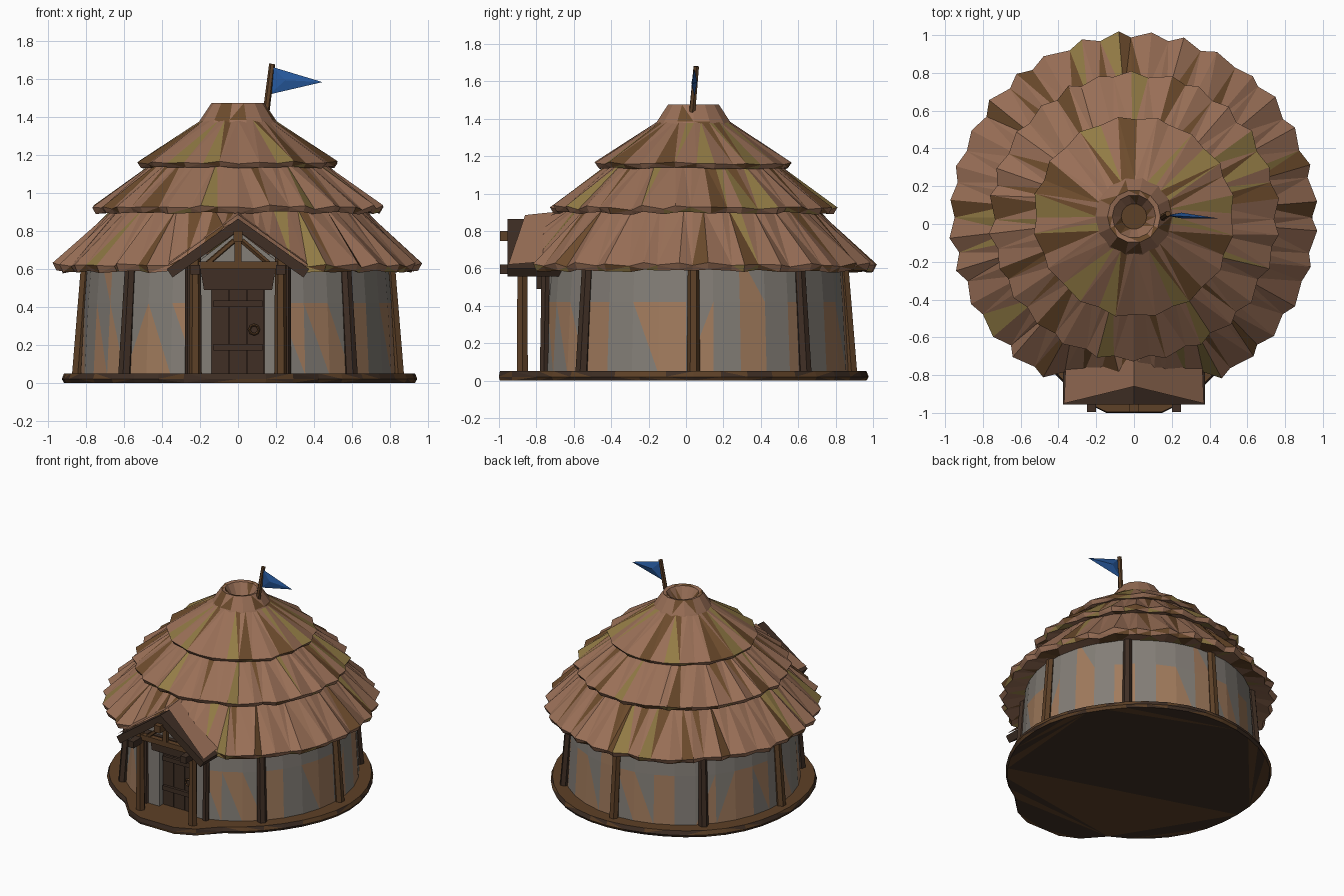
import bpy, bmesh, random
from math import sin, cos, pi, radians, tau
from mathutils import Vector

if "Cube" in bpy.data.objects:
    bpy.data.objects.remove(bpy.data.objects["Cube"])

random.seed(4)
CY = 0.04  # centre of the round hut in y


def mat(name, rgb):
    m = bpy.data.materials.new(name)
    m.diffuse_color = (*rgb, 1)
    m.use_nodes = True
    m.node_tree.nodes["Principled BSDF"].inputs["Base Color"].default_value = m.diffuse_color
    return m


THATCH = mat("thatch", (0.32, 0.16, 0.095))
STRAW = mat("straw", (0.29, 0.2, 0.06))
UMBER = mat("umber", (0.15, 0.07, 0.025))
DARK = mat("dark_wood", (0.05, 0.028, 0.018))
WOOD = mat("wood", (0.11, 0.052, 0.02))
GREY = mat("plaster", (0.23, 0.21, 0.185))
TAN = mat("clay", (0.36, 0.2, 0.11))
BLUE = mat("blue_cloth", (0.02, 0.1, 0.34))


def make(name, verts, faces, mats, pick=None, tri=False):
    me = bpy.data.meshes.new(name)
    bm = bmesh.new()
    vs = [bm.verts.new(v) for v in verts]
    for f in faces:
        bm.faces.new([vs[i] for i in f])
    bmesh.ops.recalc_face_normals(bm, faces=bm.faces[:])
    if tri:
        bmesh.ops.triangulate(bm, faces=bm.faces[:])
    for f in bm.faces:
        f.material_index = pick(f) if pick else 0
    bm.to_mesh(me)
    bm.free()
    for m in mats:
        me.materials.append(m)
    ob = bpy.data.objects.new(name, me)
    bpy.context.collection.objects.link(ob)
    return ob


def rings(name, rows, mats, pick=None, closed=True, caps=False, tri=True):
    """Skin a list of equally long vertex rows."""
    n = len(rows[0])
    verts = [v for r in rows for v in r]
    faces = []
    for k in range(len(rows) - 1):
        for i in range(n if closed else n - 1):
            j = (i + 1) % n
            faces.append((k * n + i, k * n + j, (k + 1) * n + j, (k + 1) * n + i))
    if caps:
        faces += [tuple(range(n)), tuple(range((len(rows) - 1) * n, len(rows) * n))]
    return make(name, verts, faces, mats, pick, tri)


def prism(name, outline, y0, y1, m):
    """Extrude an x,z outline along y."""
    return rings(name, [[(x, y, z) for x, z in outline] for y in (y0, y1)], [m], caps=True, tri=False)


def box(name, x0, x1, y0, y1, z0, z1, m):
    return prism(name, [(x0, z0), (x1, z0), (x1, z1), (x0, z1)], y0, y1, m)


def pole(name, a, b, r0, r1, m, n=6):
    a, b = Vector(a), Vector(b)
    q = (b - a).to_track_quat('Z', 'Y')
    rows = [[p + q @ Vector((r * cos(tau * i / n), r * sin(tau * i / n), 0)) for i in range(n)]
            for p, r in ((a, r0), (b, r1))]
    return rings(name, rows, [m], caps=True, tri=False)


def polar(r, a, z):
    return (r * cos(a), CY + r * sin(a), z)


# Plank base with a doorstep lobe at the front
def base_row(z, grow):
    row = []
    for i in range(40):
        a = tau * i / 40 - pi / 2
        r = 0.925 + grow + 0.008 * cos(5 * a)
        x, y, _ = polar(r, a, z)
        if abs(x) < 0.32 and y < 0:
            y = -1.0 + (0.01 - grow) * 0.5 if abs(x) < 0.25 else -0.93
        row.append((x, y, z))
    return row


rings("base", [base_row(0.0, 0.0), base_row(0.02, 0.012), base_row(0.05, 0.0)],
      [DARK, WOOD], lambda f: 1 if f.normal.z > 0.5 or random.random() < 0.4 else 0, caps=True)

# Plastered wall, open at the door
gap = radians(15)
N = 32
wall_rows = [[polar(r, -pi / 2 + gap + (tau - 2 * gap) * i / N, z) for i in range(N + 1)]
             for r, z in ((0.83, 0.04), (0.81, 0.42), (0.79, 0.68))]


def wall_pick(f):
    z = f.calc_center_median().z
    return int(random.random() < (0.5 if z < 0.42 else 0.1))


rings("wall", wall_rows, [GREY, TAN], wall_pick, closed=False)

# Leaning wall posts
for i in range(8):
    if i != 6:
        a = tau * i / 8
        pole(f"wall_post_{i}", polar(0.845, a, 0.04), polar(0.80, a, 0.64), 0.035, 0.03,
             DARK if i % 2 else WOOD)


# Ragged thatch tiers; the lowest one is lifted over the porch
def lift(p):
    x, y, z = p
    if y < 0 and abs(x) < 0.42:
        z = max(z, z + (0.84 - 0.72 * abs(x) - 0.6))
        y = max(y, -0.82 + 0.1 * abs(x))
    return (x, y, z)


def thatch_pick(f):
    return random.choices((0, 1, 2), (0.74, 0.1, 0.16))[0]


def tier(name, n, r_top, z_top, r_out, z_out, rag, lip, r_in, lifted=False):
    rows = [[] for _ in range(4)]
    for i in range(n):
        a = tau * (i + random.uniform(-0.25, 0.25)) / n
        s = 1 if i % 2 else -1
        d = s * rag * random.uniform(0.4, 1)
        u = random.uniform(-1, 1) * rag * 0.4
        pts = [polar(r_top - d * 0.3, a, z_top),
               polar(r_out - rag + d, a, z_out + u + d * 0.3),
               polar(r_out - rag + d - 0.02, a, z_out - lip + u),
               polar(r_in, a, z_out + 0.01)]
        if lifted:
            pts[1:3] = [lift(p) for p in pts[1:3]]
            if pts[3][1] < 0 and abs(pts[3][0]) < 0.36:
                pts[3] = (pts[3][0], pts[3][1], pts[3][2] + max(0, 0.2 - 0.6 * abs(pts[3][0])))
        for row, p in zip(rows, pts):
            row.append(p)
    return rings(name, rows, [THATCH, STRAW, UMBER], thatch_pick)


tier("thatch_lower", 64, 0.66, 0.92, 0.985, 0.62, 0.022, 0.035, 0.76, True)
tier("thatch_middle", 52, 0.44, 1.17, 0.775, 0.925, 0.02, 0.03, 0.62)
tier("thatch_upper", 32, 0.19, 1.385, 0.54, 1.16, 0.014, 0.025, 0.40)

# Smoke-hole collar
collar = [(0.15, 1.36), (0.215, 1.36), (0.20, 1.385), (0.14, 1.475), (0.115, 1.47), (0.065, 1.38)]
rings("smoke_hole", [[polar(r, tau * i / 14, z) for i in range(14)] for r, z in collar],
      [THATCH, UMBER], lambda f: int(f.calc_center_median().z > 1.37 and random.random() < 0.25))
make("smoke_hole_floor", [polar(0.07, tau * i / 14, 1.385) for i in range(14)], [tuple(range(14))], [WOOD])

# Flag and its pole
pole("flag_pole", (0.145, 0.03, 1.40), (0.18, 0.055, 1.68), 0.018, 0.016, WOOD)
make("flag", [(0.18, 0.045, 1.665), (0.165, 0.045, 1.52), (0.445, 0.03, 1.585),
              (0.25, 0.06, 1.595), (0.25, 0.03, 1.595)],
     [(0, 2, 3), (2, 1, 3), (1, 0, 3), (2, 0, 4), (1, 2, 4), (0, 1, 4)], [BLUE])

# Porch roof: dark gable boards and thatch behind
chevron = [(0, 0.80), (0.345, 0.555), (0.375, 0.60), (0, 0.865), (-0.375, 0.60), (-0.345, 0.555)]
prism("porch_gable", chevron, -0.955, -0.66, DARK)
make("porch_thatch",
     [(0, -0.86, 0.885), (0.37, -0.95, 0.62), (0.36, -0.7, 0.64), (0, -0.62, 0.91),
      (-0.37, -0.95, 0.62), (-0.36, -0.7, 0.64)],
     [(0, 1, 2, 3), (0, 3, 5, 4)], [THATCH])

# Porch frame
box("ridge_beam", -0.025, 0.025, -0.995, -0.68, 0.745, 0.80, WOOD)
for s, side in ((-1, "left"), (1, "right")):
    x = s * 0.225
    pole(f"porch_post_{side}", (x, -0.875, 0.04), (x, -0.875, 0.66), 0.034, 0.03, WOOD)
    box(f"side_beam_{side}", x - 0.025, x + 0.025, -0.995, -0.70, 0.57, 0.62, DARK)
    pole(f"porch_brace_{side}", (s * 0.16, -0.885, 0.63), (s * 0.02, -0.885, 0.75), 0.015, 0.015, WOOD, 5)
    box(f"door_jamb_{side}", min(s * 0.14, s * 0.24), max(s * 0.14, s * 0.24), -0.765, -0.62, 0.04, 0.56, GREY)
    pole(f"door_frame_{side}", (s * 0.255, -0.76, 0.04), (s * 0.255, -0.75, 0.62), 0.025, 0.025, DARK)
box("cross_beam", -0.25, 0.25, -0.90, -0.86, 0.60, 0.64, WOOD)
box("king_post", -0.018, 0.018, -0.90, -0.87, 0.63, 0.78, WOOD)
prism("gable_panel", [(-0.26, 0.60), (0.26, 0.60), (0, 0.80)], -0.77, -0.70, GREY)

# Door with lintel, bar and handle
prism("lintel", [(-0.18, 0.49), (0.18, 0.49), (0.20, 0.61), (-0.20, 0.61)], -0.80, -0.66, DARK)
for i in range(3):
    x = -0.14 + i * 0.0935
    box(f"door_plank_{i}", x, x + 0.09, -0.72, -0.68, 0.05, 0.49, DARK)
box("door_back", -0.15, 0.15, -0.70, -0.66, 0.04, 0.50, DARK)
for i, z in enumerate((0.17, 0.40)):
    box(f"door_bar_{i}", -0.13, 0.13, -0.74, -0.71, z, z + 0.035, DARK)
bpy.ops.mesh.primitive_torus_add(major_segments=8, minor_segments=4, major_radius=0.025, minor_radius=0.007,
                                 location=(0.085, -0.73, 0.28), rotation=(pi / 2, 0, 0))
bpy.context.object.name = "door_handle"
bpy.context.object.data.materials.append(WOOD)
